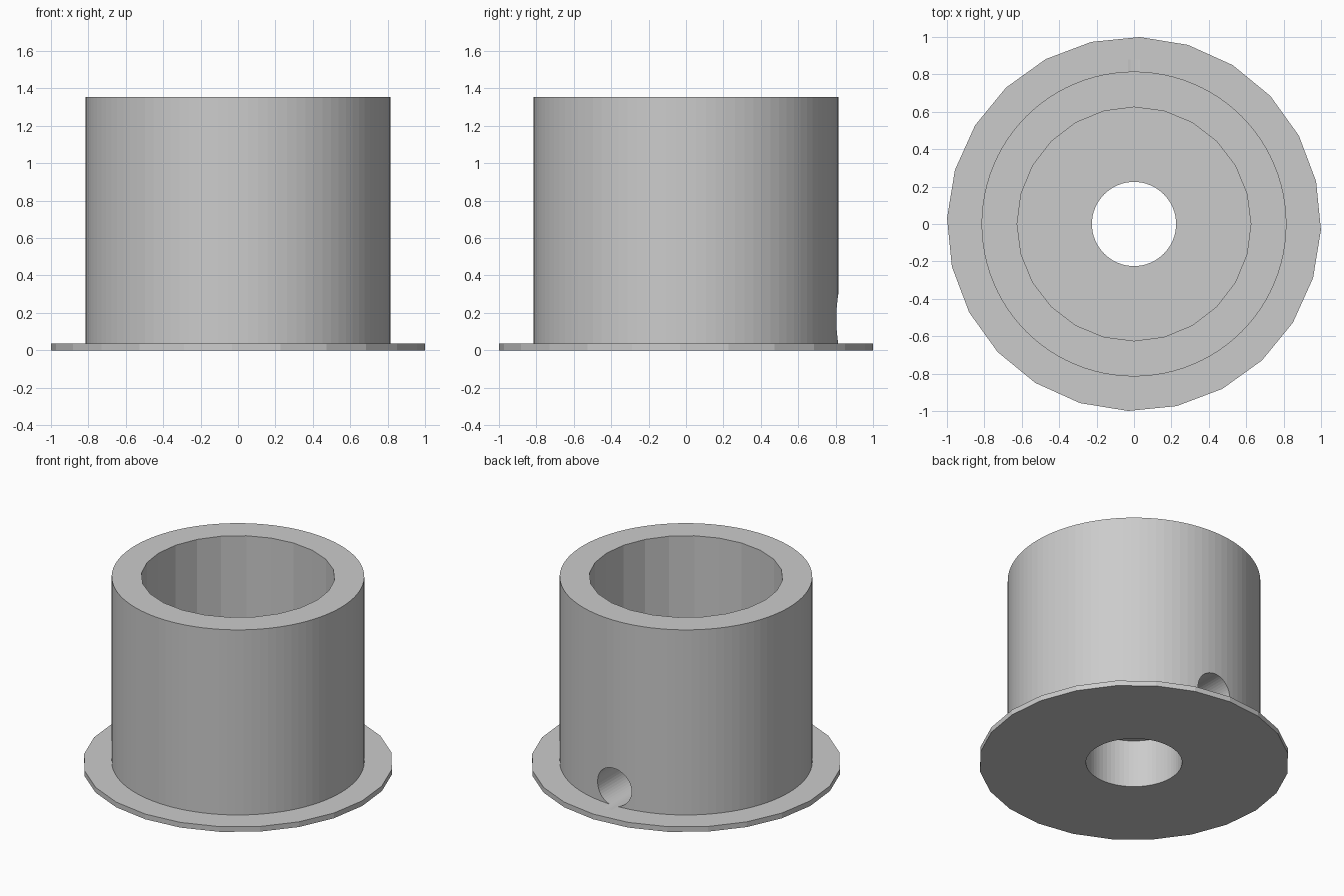
import bpy
import math

cube = bpy.data.objects.get("Cube")
if cube:
    bpy.data.objects.remove(cube, do_unlink=True)

# Single grey plastic colour
grey = bpy.data.materials.new("grey plastic")
grey.use_nodes = True
colour = (0.6, 0.6, 0.6, 1)
grey.diffuse_color = colour
grey.node_tree.nodes["Principled BSDF"].inputs["Base Color"].default_value = colour


def cylinder(name, radius, low, high, sides, turn=0.0):
    """Upright cylinder between two heights, with a vertex at the given turn."""
    bpy.ops.mesh.primitive_cylinder_add(
        vertices=sides, radius=radius, depth=high - low,
        location=(0, 0, (low + high) / 2), rotation=(0, 0, math.radians(turn)))
    obj = bpy.context.object
    obj.name = name
    obj.data.materials.append(grey)
    return obj


def combine(target, tool, operation):
    """Apply a boolean and remove its tool."""
    mod = target.modifiers.new(operation.title(), "BOOLEAN")
    mod.operation = operation
    mod.solver = "EXACT"
    mod.object = tool
    bpy.context.view_layer.objects.active = target
    bpy.ops.object.modifier_apply(modifier=mod.name)
    bpy.data.objects.remove(tool, do_unlink=True)


# Faceted base flange and round barrel
body = cylinder("flanged_sleeve", 0.815, 0.01, 1.355, 96)
combine(body, cylinder("flange", 1.0, 0, 0.037, 24, -1.8), "UNION")

# Deep faceted pocket open at the top
combine(body, cylinder("pocket_cutter", 0.625, 0.45, 1.5, 24), "DIFFERENCE")

# Narrow through hole, with a wider bore from below
combine(body, cylinder("through_hole_cutter", 0.225, -0.1, 0.6, 64), "DIFFERENCE")
combine(body, cylinder("lower_bore_cutter", 0.31, -0.1, 0.34, 64), "DIFFERENCE")

# Radial screw hole at the back, just grazing the flange
screw = cylinder("screw_hole_cutter", 0.134, 0, 0.78, 48)
screw.rotation_euler = (math.radians(90), 0, 0)
screw.location = (0, 0.49, 0.167)
combine(body, screw, "DIFFERENCE")
